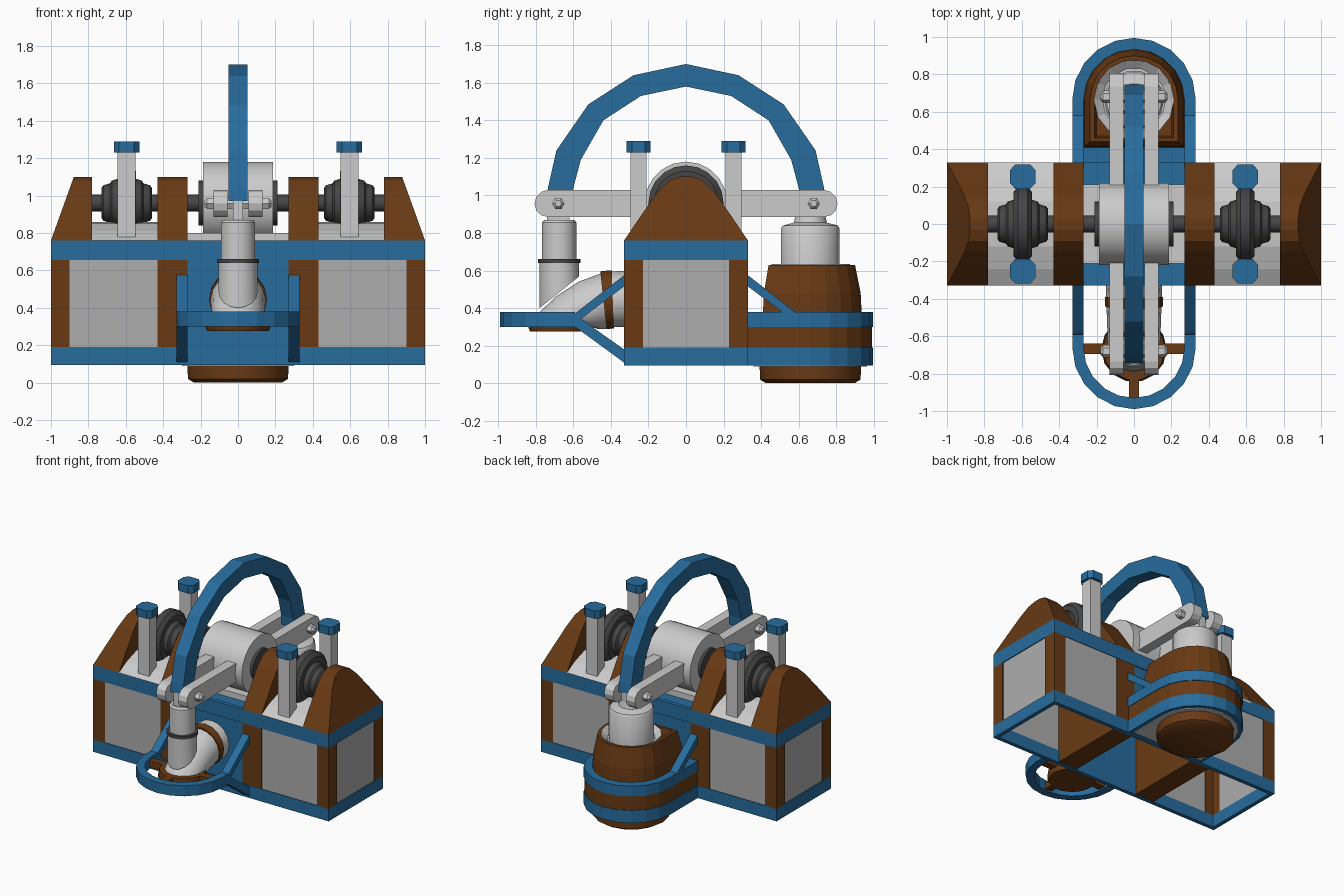
import bpy, bmesh, math
from math import sin, cos, pi, radians

if "Cube" in bpy.data.objects:
    bpy.data.objects.remove(bpy.data.objects["Cube"])


def material(name, col):
    m = bpy.data.materials.new(name)
    m.diffuse_color = (*col, 1)
    m.use_nodes = True
    m.node_tree.nodes["Principled BSDF"].inputs["Base Color"].default_value = m.diffuse_color
    return m


BLUE = material("blue_paint", (0.02, 0.15, 0.34))
BROWN = material("brown_paint", (0.14, 0.042, 0.007))
DARK = material("dark_metal", (0.06, 0.06, 0.06))
PANEL = material("panel_grey", (0.42, 0.42, 0.42))


def make(name, verts, faces, mat=None, smooth=False):
    me = bpy.data.meshes.new(name)
    me.from_pydata(verts, [], faces)
    bm = bmesh.new()
    bm.from_mesh(me)
    bmesh.ops.recalc_face_normals(bm, faces=bm.faces)
    bm.to_mesh(me)
    bm.free()
    ob = bpy.data.objects.new(name, me)
    bpy.context.collection.objects.link(ob)
    if mat:
        me.materials.append(mat)
    if smooth:
        bpy.context.view_layer.objects.active = ob
        ob.select_set(True)
        bpy.ops.object.shade_smooth_by_angle(angle=radians(35))
        ob.select_set(False)
    return ob


def loft(name, rings, mat=None, smooth=False):
    n = len(rings[0])
    faces = [(k * n + i, k * n + (i + 1) % n, (k + 1) * n + (i + 1) % n, (k + 1) * n + i)
             for k in range(len(rings) - 1) for i in range(n)]
    faces += [tuple(range(n)), tuple(range((len(rings) - 1) * n, len(rings) * n))]
    return make(name, [v for r in rings for v in r], faces, mat, smooth)


def place(axis, u, v, w):
    return {"x": (w, u, v), "y": (u, w, v), "z": (u, v, w)}[axis]


def prism(name, pts, axis, a, b, mat=None):
    return loft(name, [[place(axis, u, v, w) for u, v in pts] for w in (a, b)], mat)


def box(name, x0, x1, y0, y1, z0, z1, mat=None):
    return prism(name, [(x0, y0), (x1, y0), (x1, y1), (x0, y1)], "z", z0, z1, mat)


def lathe(name, axis, cu, cv, prof, mat=None, n=16, smooth=True):
    # prof is a list of (position along axis, radius)
    return loft(name, [[place(axis, cu + r * cos(2 * pi * i / n), cv + r * sin(2 * pi * i / n), w)
                        for i in range(n)] for w, r in prof], mat, smooth)


def band(name, outer, inner, axis, a, b, mat, closed=False):
    n = len(outer)
    rings = [[place(axis, u, v, w) for u, v in p] for p, w in
             ((outer, a), (outer, b), (inner, b), (inner, a))]
    verts = [rings[j][i] for i in range(n) for j in range(4)]
    faces = [(i * 4 + j, i * 4 + (j + 1) % 4, ((i + 1) % n) * 4 + (j + 1) % 4, ((i + 1) % n) * 4 + j)
             for i in range(n if closed else n - 1) for j in range(4)]
    if not closed:
        faces += [(0, 1, 2, 3), tuple(range(4 * n - 4, 4 * n))]
    return make(name, verts, faces, mat)


def u_shape(r, s, cy, flat, n=10):
    # half round outline facing s*y, straight legs back to flat
    arc = [(r * cos(pi * i / n), s * (cy + r * sin(pi * i / n))) for i in range(n + 1)]
    return [(r, s * flat)] + arc + [(-r, s * flat)]


def rect(x, y):
    return [(-x, -y), (x, -y), (x, y), (-x, y)]


# Main hollow body: blue bands, corner posts, panels
for nm, z0, z1 in (("lower_band", .095, .19), ("upper_band", .655, .76)):
    band(nm, rect(1, .33), rect(.97, .3), "z", z0, z1, BLUE, True)
for s in (-1, 1):
    for t in (-1, 1):
        prism("corner_post", [(s * x, t * y) for x, y in
              ((1, .33), (.9, .33), (.9, .3), (.97, .3), (.97, .23), (1, .23))], "z", .19, .655, BROWN)
        box("long_panel", s * .43, s * .9, t * .305, t * .325, .19, .655, PANEL)
    box("end_panel", s * .97, s * .993, -.23, .23, .19, .655, PANEL)
    box("inner_divider", s * .27, s * .43, -.328, .328, .1, .76, BROWN)
for t in (-1, 1):
    box("centre_panel", -.27, .27, t * .3, t * .322, .11, .70, BLUE)
box("centre_deck", -.27, .27, -.3, .3, .70, .755, BLUE)
box("drum_cradle", -.27, .27, -.21, .21, .755, .80)

# Brown bearing supports on top of the body
half = [(-.33, .76), (-.235, .90), (-.15, 1.02), (-.09, 1.08), (-.03, 1.1)]
hump = half + [(-y, z) for y, z in reversed(half)]
for s in (-1, 1):
    prism("inner_support", hump, "x", s * .27, s * .43, BROWN)
    loft("end_support", [[(s * .78, y, z) for y, z in hump],
                         [(s * (1 - (z - .76) * .36), y, z) for y, z in hump]], BROWN)
    # Sloped grey deck below each wheel
    prism("wheel_deck", [(-.33, .74), (-.33, .76), (-.24, .81), (-.12, .85), (0, .86),
                         (.12, .85), (.24, .81), (.33, .76), (.33, .74)], "x", s * .43, s * .78)
    # Wheel and hub
    c = s * .595
    lathe("wheel_hub", "x", 0, .96, [(c - .135, .08), (c - .125, .095), (c - .09, .105), (c - .08, .12),
          (c, .145), (c + .08, .12), (c + .09, .105), (c + .125, .095), (c + .135, .08)], DARK)
    lathe("wheel", "x", 0, .96, [(c - .05, .13), (c - .05, .17), (c - .025, .2), (c + .025, .2),
                                 (c + .05, .17), (c + .05, .13)], DARK, 20)
    # Guide posts with blue caps
    for t in (-1, 1):
        box("guide_post", c - .048, c + .048, t * .21, t * .295, .77, 1.235)
        cap = [(.04, .065), (.068, .035), (.068, -.035), (.04, -.065)]
        cap += [(-x, -y) for x, y in cap]
        prism("post_cap", [(c + x, t * .253 + y) for x, y in cap], "z", 1.23, 1.29, BLUE)

# Shaft and central drum
lathe("shaft", "x", 0, .96, [(-.8, .045), (.8, .045)], DARK, 12)
lathe("drum", "x", 0, .96, [(-.187, .22), (.187, .22)], None, 20)
lathe("drum_collar", "x", 0, .96, [(-.21, .12), (.21, .12)], DARK, 16)

# Arms, bolts and lugs at front and back
for t in (-1, 1):
    tip = [(t * (.735 + .072 * sin(pi * i / 6)), .957 + .072 * cos(pi * i / 6)) for i in range(7)]
    for s in (-1, 1):
        prism("lift_arm", [(t * .1, 1.029)] + tip + [(t * .1, .885)], "x", s * .055, s * .13)
    lathe("arm_bolt", "x", t * .68, .957, [(-.18, .018), (-.165, .033), (-.13, .033), (.13, .033),
                                          (.165, .033), (.18, .018)], None, 6, False)
    lug = [(t * .68 + .06 * cos(pi * i / 6), .965 + .06 * sin(pi * i / 6)) for i in range(7)]
    prism("pivot_lug", [(t * .68 + .06, .84)] + lug + [(t * .68 - .06, .84)], "x", -.028, .028)

# Blue faceted arch handle
out = [(-.745, .97), (-.735, 1.04), (-.69, 1.24), (-.52, 1.485), (-.28, 1.64)]
inn = [(-.605, .97), (-.6, 1.04), (-.56, 1.19), (-.44, 1.4), (-.24, 1.53)]
full = lambda p, top: p + [(0, top)] + [(-y, z) for y, z in reversed(p)]
band("arch_handle", full(out, 1.7), full(inn, 1.58), "x", -.052, .052, BLUE)

# Front loop and side struts
band("front_loop", u_shape(.33, -1, .66, .59), u_shape(.27, -1, .66, .59), "z", .3, .38, BLUE)
for t in (-1, 1):
    for s in (-1, 1):
        prism("upper_strut", [(t * y, z) for y, z in ((.62, .34), (.58, .38), (.33, .575), (.33, .515),
              (.51, .38), (.56, .34))], "x", s * .27, s * .33, BLUE)
        if t < 0:
            prism("lower_strut", [(-.62, .34), (-.59, .3), (-.33, .11), (-.33, .18), (-.5, .3), (-.55, .34)],
                  "x", s * .27, s * .33, BLUE)

# Front elbow pipe with brown band, nozzle and spokes
def tilted(y, z, r, deg, n=16):
    a = radians(deg)
    return [(r * cos(2 * pi * i / n), y - r * sin(2 * pi * i / n) * sin(a), z + r * sin(2 * pi * i / n) * cos(a))
            for i in range(n)]


loft("elbow_pipe", [tilted(-.31, .45, .15, 0), tilted(-.42, .445, .148, 5), tilted(-.5, .415, .145, 30),
                    tilted(-.58, .375, .142, 52), tilted(-.645, .34, .142, 75), tilted(-.67, .3, .15, 90)], None, True)
loft("pipe_band", [tilted(-.39, .447, .155, 2), tilted(-.44, .442, .155, 6)], BROWN, True)
lathe("nozzle", "z", 0, -.67, [(.275, .165), (.3, .175), (.36, .165)], BROWN, 14)
box("cross_spoke", -.28, .28, -.695, -.64, .31, .36, BROWN)
box("front_spoke", -.028, .028, -.95, -.75, .31, .36, BROWN)

# Front piston
ring = lambda r, z: [(r * cos(pi * i / 8), -.675 + r * sin(pi * i / 8), z) for i in range(16)]
loft("piston_sleeve", [[(x, y, .4 + (y + .78) * .8) for x, y, z in ring(.105, 0)], ring(.105, .64)], None, True)
lathe("piston_collar", "z", 0, -.675, [(.64, .112), (.662, .112)], DARK)
lathe("piston", "z", 0, -.675, [(.66, .092), (.855, .092), (.87, .08)])

# Rear rounded hopper
prism("hopper_lower_band", u_shape(.33, 1, .665, .32), "z", .095, .19, BLUE)
prism("hopper_middle", u_shape(.325, 1, .665, .32), "z", .19, .3, BROWN)
prism("hopper_upper_band", u_shape(.33, 1, .665, .32), "z", .3, .38, BLUE)
prism("hopper_floor", u_shape(.3, 1, .665, .36), "z", .088, .1)
lathe("hopper_foot", "z", 0, .662, [(0, .235), (.02, .268), (.1, .27)], BROWN)
# Tapered brown housing with a recessed grey seat
loft("hopper_housing", [[(x, y, z) for x, y in u_shape(r, 1, .665, f)]
     for r, f, z in ((.27, .41, .38), (.265, .415, .48), (.235, .44, .63), (.21, .46, .63), (.2, .47, .58))], BROWN)
lathe("housing_seat", "z", 0, .665, [(.57, .215), (.634, .215), (.6, .17)], None, 14, False)
lathe("rear_piston", "z", 0, .662, [(.57, .16), (.825, .16), (.84, .15), (.855, .09), (.9, .08)], None, 14)
